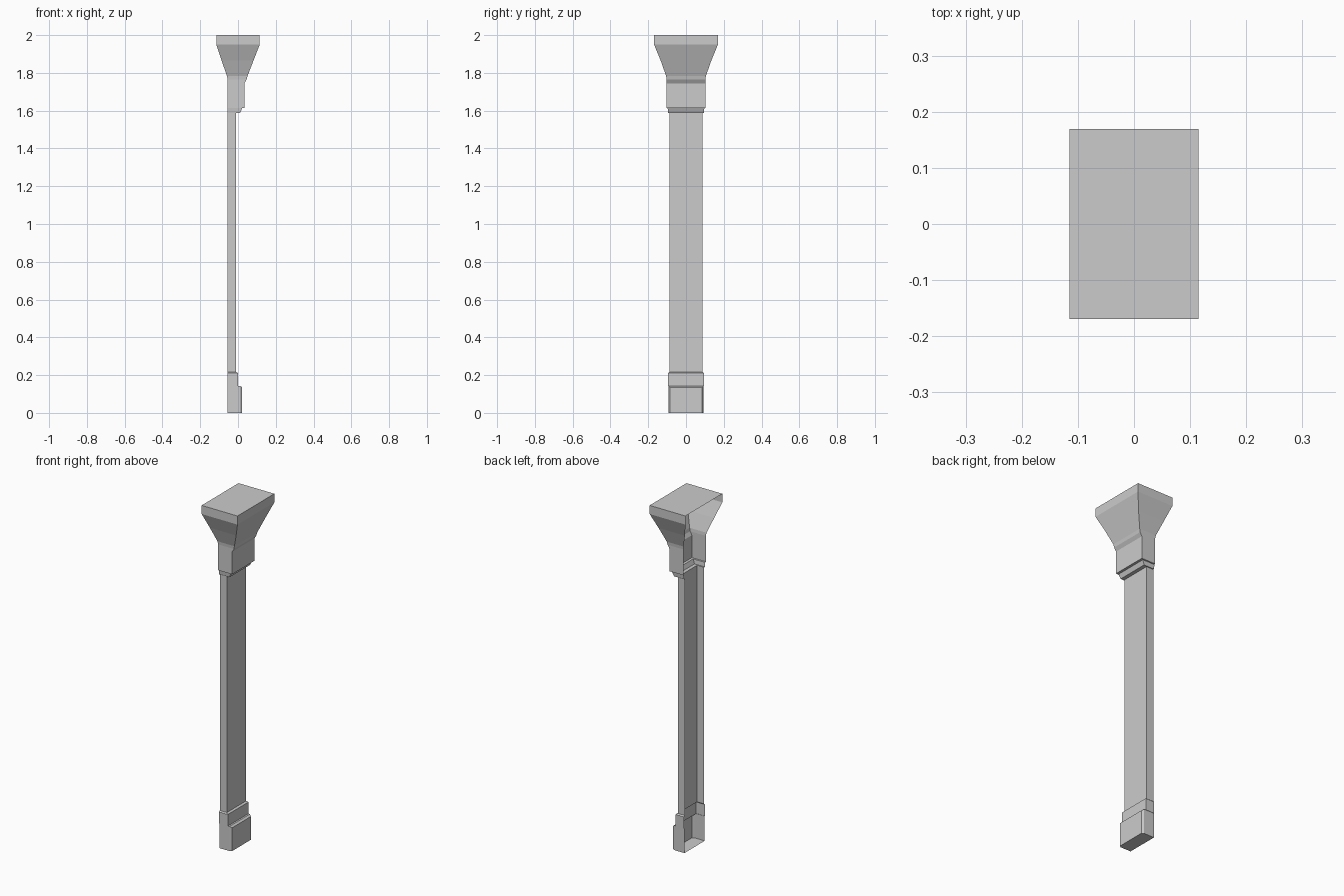
import bpy, bmesh

if "Cube" in bpy.data.objects:
    bpy.data.objects.remove(bpy.data.objects["Cube"])

BACK = -0.055


def section(z, w, front, back=BACK, inset=0.0, depth=0.0):
    """Open U section at height z; inset/depth add a chamfered raised panel."""
    side = [(back, w), (front, w), (front + depth, w - inset)]
    pts = [(x, -y, z) for x, y in side]
    return pts + [(x, y, z) for x, y in reversed(side)]


def loft(name, sections, cap_bottom=False, cap_top=False):
    """Skin the sections, leaving the wall side (-x) open."""
    bm = bmesh.new()
    rings = [[bm.verts.new(p) for p in s] for s in sections]
    for a, b in zip(rings, rings[1:]):
        for i in range(len(a) - 1):
            bm.faces.new((a[i], a[i + 1], b[i + 1], b[i]))
    if cap_bottom:
        bm.faces.new(list(reversed(rings[0])))
    if cap_top:
        bm.faces.new(rings[-1])
    bmesh.ops.remove_doubles(bm, verts=bm.verts[:], dist=1e-5)
    mesh = bpy.data.meshes.new(name)
    bm.to_mesh(mesh)
    bm.free()
    obj = bpy.data.objects.new(name, mesh)
    bpy.context.collection.objects.link(obj)
    return obj


# Base block with a chamfered raised panel at the foot
loft("base", [
    section(0.0, 0.093, 0.011, inset=0.007, depth=0.011),
    section(0.135, 0.093, 0.011, inset=0.007, depth=0.011),
    section(0.143, 0.093, 0.011),
    section(0.143, 0.095, 0.001),
    section(0.21, 0.095, 0.001),
    section(0.216, 0.088, -0.01),
], cap_bottom=True)

# Plain flat shaft
loft("shaft", [section(0.216, 0.088, -0.01), section(1.588, 0.088, -0.01)])

# Necking, block, ledge and flared capital
loft("capital", [
    section(1.588, 0.088, -0.01),
    section(1.588, 0.094, 0.011),
    section(1.613, 0.097, 0.022),
    section(1.615, 0.103, 0.034),
    section(1.745, 0.103, 0.034),
    section(1.765, 0.103, 0.046),
    section(1.783, 0.105, 0.05, back=-0.058),
    section(1.865, 0.134, 0.082, back=-0.087),
    section(1.95, 0.169, 0.115, back=-0.115),
    section(2.0, 0.169, 0.115, back=-0.115),
], cap_top=True)
